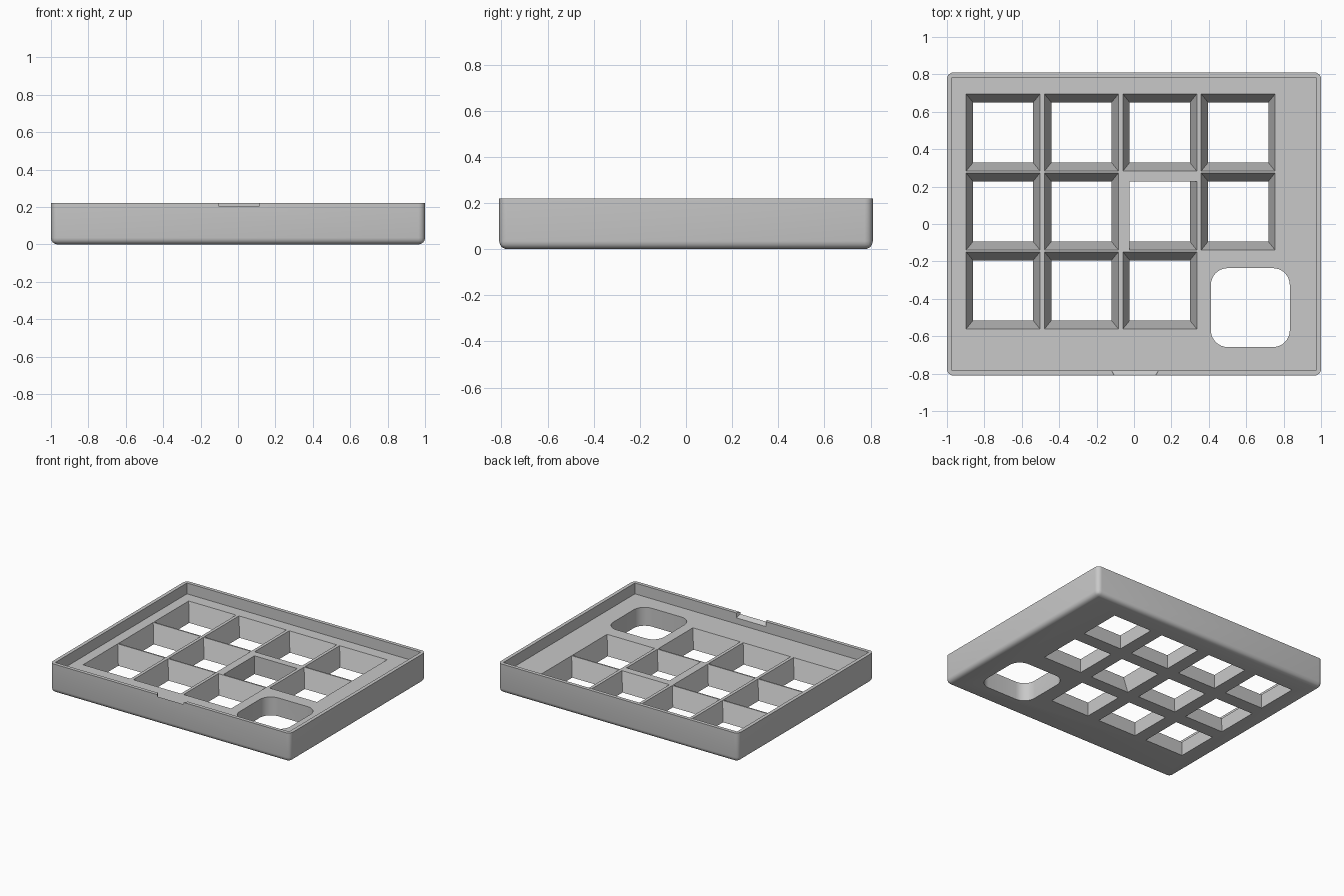
import bpy, bmesh, math

cube = bpy.data.objects.get("Cube")
if cube:
    bpy.data.objects.remove(cube, do_unlink=True)

W, D, H = 1.0, 0.81, 0.22      # half width, half depth, height
RIM, FLOOR = 0.027, 0.138      # rim thickness, height of the plate

grey = bpy.data.materials.new("plain grey")
grey.use_nodes = True
colour = (0.58, 0.58, 0.58, 1)
grey.diffuse_color = colour
grey.node_tree.nodes["Principled BSDF"].inputs["Base Color"].default_value = colour


def rect(x0, x1, y0, y1):
    return [(x0, y0), (x1, y0), (x1, y1), (x0, y1)]


def rounded(cx, cy, half, r, steps=8):
    """Square outline with arcs for corners."""
    pts = []
    for q, (sx, sy) in enumerate([(1, 1), (-1, 1), (-1, -1), (1, -1)]):
        for i in range(steps + 1):
            a = (q + i / steps) * math.pi / 2
            pts.append((cx + sx * (half - r) + r * math.cos(a),
                        cy + sy * (half - r) + r * math.sin(a)))
    return pts


def loft(name, low, z0, high, z1, bevel=0):
    """Solid between two outlines, optionally rounded everywhere but the top."""
    bm = bmesh.new()
    a = [bm.verts.new((x, y, z0)) for x, y in low]
    b = [bm.verts.new((x, y, z1)) for x, y in high]
    bm.faces.new(a[::-1])
    bm.faces.new(b)
    for i in range(len(a)):
        j = (i + 1) % len(a)
        bm.faces.new((a[i], a[j], b[j], b[i]))
    if bevel:
        edges = [e for e in bm.edges if min(v.co.z for v in e.verts) < z1 - 0.001]
        bmesh.ops.bevel(bm, geom=edges, offset=bevel, segments=6,
                        profile=0.5, affect='EDGES')
    bmesh.ops.recalc_face_normals(bm, faces=bm.faces)
    mesh = bpy.data.meshes.new(name)
    bm.to_mesh(mesh)
    bm.free()
    mesh.materials.append(grey)
    ob = bpy.data.objects.new(name, mesh)
    bpy.context.collection.objects.link(ob)
    return ob


# Outer body with soft bottom and upright edges
tray = loft("tray", rect(-W, W, -D, D), 0, rect(-W, W, -D, D), H, bevel=0.035)

# Shallow pocket above the plate
inner = rect(-W + RIM, W - RIM, -D + RIM, D - RIM)
cutters = [loft("pocket_cutter", inner, FLOOR, inner, H + 0.1)]

# Tapered windows on a grid, with the rounded opening in the spare cell
HALF, TOP, LOW = 0.161, 0.16, -0.02
flare_x, flare_y = 0.0365 / FLOOR, 0.045 / FLOOR
for col in range(4):
    for row in range(3):
        if (col, row) == (3, 2):
            continue
        cx, cy = -0.7 + 0.419 * col, 0.489 - 0.422 * row
        upright = (col, row) == (2, 1)   # this one has plumb left and back walls

        def outline(z):
            dx, dy = flare_x * z, flare_y * z
            return rect(cx - HALF - (0 if upright else dx), cx + HALF + dx,
                        cy - HALF - dy, cy + HALF + (0 if upright else dy))
        cutters.append(loft("window_cutter", outline(LOW), LOW, outline(TOP), TOP))

opening = rounded(0.622, -0.447, 0.211, 0.09)
cutters.append(loft("opening_cutter", opening, -0.05, opening, H))

# Sloping finger notch in the front rim, deeper towards the inside
notch = loft("notch_cutter", rect(-0.1, 0.11, -D - 0.01, -D + RIM + 0.01), 0.2,
             rect(-0.1, 0.11, -D - 0.01, -D + RIM + 0.01), H + 0.05)
for v in notch.data.vertices:
    inside = v.co.y > -D + 0.01
    if inside:
        v.co.x += math.copysign(0.025, v.co.x)
    if v.co.z < H:
        v.co.z = 0.175 if inside else 0.214
cutters.append(notch)

# Cut everything out of the body
bpy.context.view_layer.objects.active = tray
for c in cutters:
    c.hide_render = True
    mod = tray.modifiers.new("cut", 'BOOLEAN')
    mod.operation = 'DIFFERENCE'
    mod.solver = 'EXACT'
    mod.object = c
    bpy.ops.object.modifier_apply(modifier=mod.name)
    bpy.data.objects.remove(c, do_unlink=True)

for ob in bpy.context.selected_objects:
    ob.select_set(False)
tray.select_set(True)
bpy.ops.object.shade_smooth_by_angle(angle=math.radians(30))
